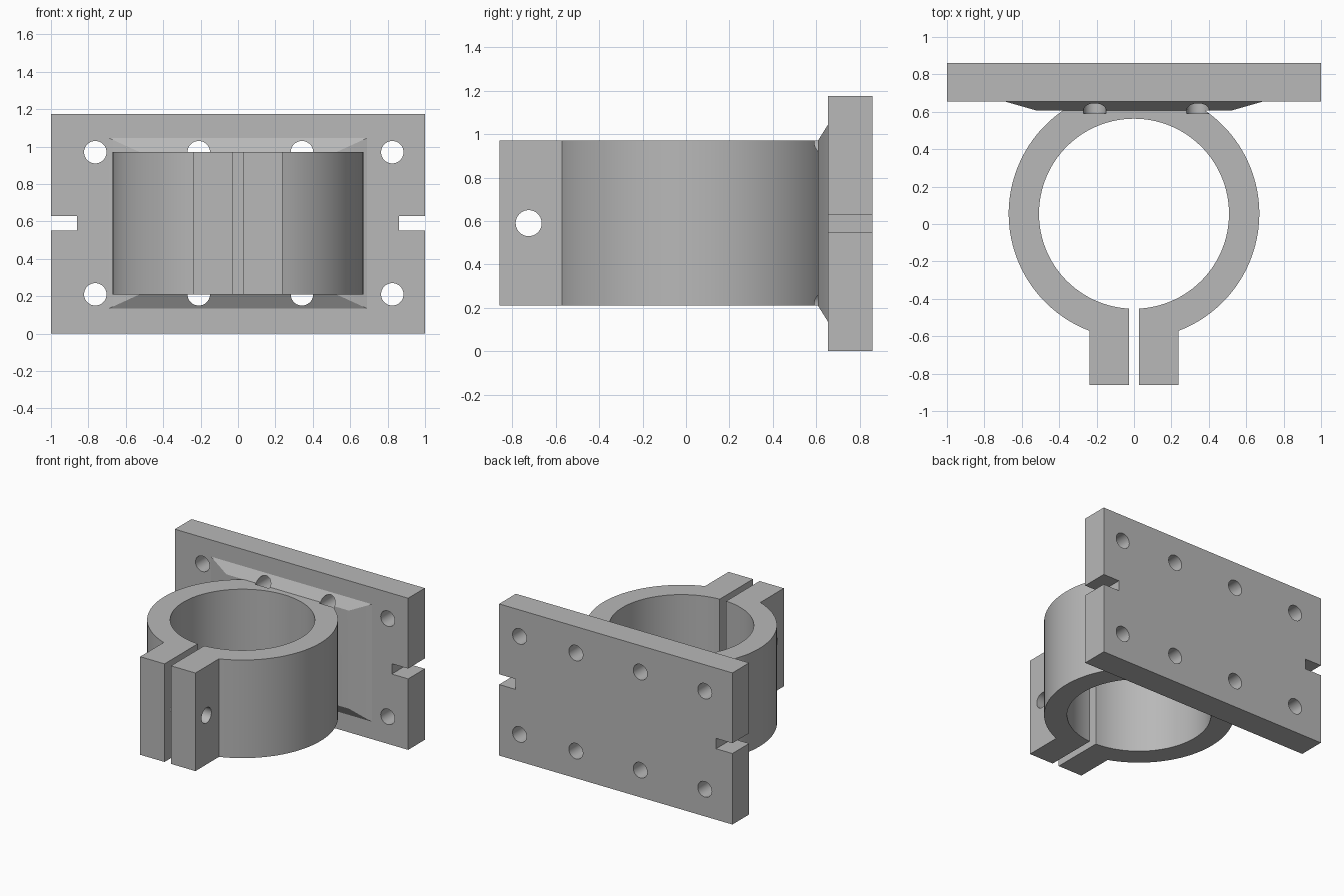
import bpy, bmesh
from math import sin, cos, asin, pi, radians
from mathutils import Matrix, Vector

cube = bpy.data.objects.get("Cube")
if cube:
    bpy.data.objects.remove(cube, do_unlink=True)

grey = bpy.data.materials.new("machined grey")
grey.use_nodes = True
colour = (0.48, 0.48, 0.48, 1)
grey.diffuse_color = colour
grey.node_tree.nodes["Principled BSDF"].inputs["Base Color"].default_value = colour


def finish(bm, name):
    bmesh.ops.recalc_face_normals(bm, faces=bm.faces[:])
    mesh = bpy.data.meshes.new(name)
    bm.to_mesh(mesh)
    bm.free()
    mesh.materials.append(grey)
    ob = bpy.data.objects.new(name, mesh)
    bpy.context.collection.objects.link(ob)
    return ob


def prism(name, points, direction):
    """Extrude a closed outline along a direction."""
    bm = bmesh.new()
    face = bm.faces.new([bm.verts.new(p) for p in points])
    new = bmesh.ops.extrude_face_region(bm, geom=[face])["geom"]
    bmesh.ops.translate(bm, vec=Vector(direction),
                        verts=[v for v in new if isinstance(v, bmesh.types.BMVert)])
    return finish(bm, name)


def drill(start, length, axis, radius=0.06):
    """Cylindrical cutter running from start along axis."""
    bm = bmesh.new()
    turn = Matrix.Rotation(radians(90), 4, "X" if axis.y else "Y")
    move = Matrix.Translation(Vector(start) + axis * length / 2)
    bmesh.ops.create_cone(bm, cap_ends=True, segments=40, radius1=radius,
                          radius2=radius, depth=length, matrix=move @ turn)
    return finish(bm, "drill")


def cut(ob, cutters):
    bpy.context.view_layer.objects.active = ob
    for c in cutters:
        mod = ob.modifiers.new("cut", "BOOLEAN")
        mod.operation, mod.solver, mod.object = "DIFFERENCE", "EXACT", c
        bpy.ops.object.modifier_apply(modifier=mod.name)


# Mounting plate outline with a slot in each end
half = [(1, 0), (1, 0.55), (0.86, 0.55), (0.86, 0.63), (1, 0.63), (1, 1.175)]
outline = half + [(-x, z) for x, z in reversed(half)]
plate = prism("mounting_plate", [(x, 0.655, z) for x, z in outline], (0, 0.205, 0))

# Tapered pad between plate and ring
bm = bmesh.new()
loops = []
for y, w, low, high in ((0.658, 0.7, 0.13, 1.05), (0.608, 0.525, 0.21, 0.97)):
    loops.append([bm.verts.new(p) for p in
                  ((-w, y, low), (w, y, low), (w, y, high), (-w, y, high))])
    bm.faces.new(loops[-1])
for i in range(4):
    j = (i + 1) % 4
    bm.faces.new((loops[0][i], loops[0][j], loops[1][j], loops[1][i]))
pad = finish(bm, "tapered_pad")

# Split clamp ring with two ears, extruded from one outline
CENTRE, OUTER, INNER, GAP, EAR = 0.055, 0.67, 0.508, 0.028, 0.237


def arc(radius, offset, steps=112):
    """Arc from the right of the split round the back to the left of it."""
    a = asin(offset / radius)
    angles = [a + (2 * pi - 2 * a) * i / steps for i in range(steps + 1)]
    return [(radius * sin(t), CENTRE - radius * cos(t)) for t in angles]


ring = arc(OUTER, EAR) + [(-EAR, -0.86), (-GAP, -0.86)]
ring += arc(INNER, GAP)[::-1] + [(GAP, -0.86), (EAR, -0.86)]
clamp = prism("clamp_ring", [(x, y, 0.21) for x, y in ring], (0, 0, 0.76))

# Bolt holes through the plate, reaching into the pad and ring
Y, X = Vector((0, 1, 0)), Vector((1, 0, 0))
bolts = [drill((x, 0.59, z), 0.4, Y) for x in (-0.763, -0.21, 0.342, 0.825)
         for z in (0.21, 0.97)]
pinch = drill((-0.5, -0.725, 0.59), 1, X)
cut(plate, bolts)
cut(pad, bolts[2:6])
cut(clamp, bolts[2:6] + [pinch])
for c in bolts + [pinch]:
    bpy.data.objects.remove(c, do_unlink=True)

# Smooth the round walls, keep the edges crisp
bpy.ops.object.select_all(action="DESELECT")
for ob in (plate, pad, clamp):
    ob.select_set(True)
bpy.context.view_layer.objects.active = clamp
bpy.ops.object.shade_smooth_by_angle(angle=radians(30))
